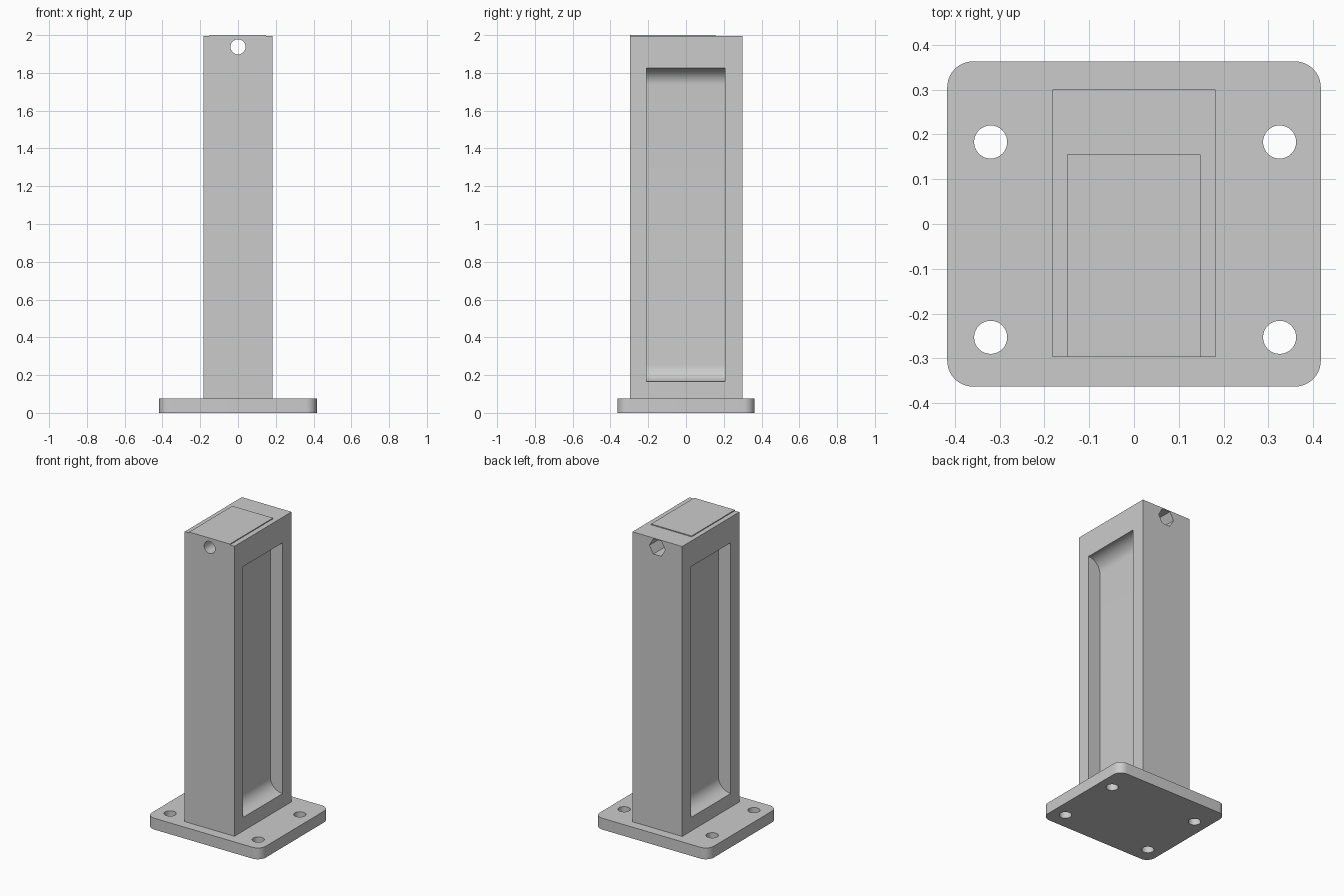
import bpy, bmesh, math
from mathutils import Vector

if "Cube" in bpy.data.objects:
    bpy.data.objects.remove(bpy.data.objects["Cube"], do_unlink=True)

grey = bpy.data.materials.new("plain grey")
grey.use_nodes = True
colour = (0.6, 0.6, 0.6, 1)
grey.diffuse_color = colour
grey.node_tree.nodes["Principled BSDF"].inputs["Base Color"].default_value = colour


def prism(name, points, depth):
    """Extrude a closed 3D outline along the depth vector."""
    bm = bmesh.new()
    face = bm.faces.new([bm.verts.new(p) for p in points])
    out = bmesh.ops.extrude_face_region(bm, geom=[face])
    moved = [v for v in out["geom"] if isinstance(v, bmesh.types.BMVert)]
    bmesh.ops.translate(bm, verts=moved, vec=Vector(depth))
    bmesh.ops.recalc_face_normals(bm, faces=bm.faces)
    mesh = bpy.data.meshes.new(name)
    bm.to_mesh(mesh)
    bm.free()
    mesh.materials.append(grey)
    obj = bpy.data.objects.new(name, mesh)
    bpy.context.collection.objects.link(obj)
    return obj


def arc(cx, cy, r, start, end, n):
    """Points along an arc, in degrees, both ends included."""
    angles = [math.radians(start + (end - start) * i / n) for i in range(n + 1)]
    return [(cx + r * math.cos(a), cy + r * math.sin(a)) for a in angles]


def box(name, x0, x1, y0, y1, z0, z1):
    outline = [(x0, y0, z0), (x1, y0, z0), (x1, y1, z0), (x0, y1, z0)]
    return prism(name, outline, (0, 0, z1 - z0))


def cut(target, cutters):
    for c in cutters:
        mod = target.modifiers.new("cut", "BOOLEAN")
        mod.operation = "DIFFERENCE"
        mod.solver = "EXACT"
        mod.object = c
        bpy.context.view_layer.objects.active = target
        bpy.ops.object.modifier_apply(modifier=mod.name)
        bpy.data.objects.remove(c, do_unlink=True)


def smooth(obj):
    bpy.ops.object.select_all(action="DESELECT")
    obj.select_set(True)
    bpy.context.view_layer.objects.active = obj
    bpy.ops.object.shade_smooth_by_angle(angle=math.radians(30))


# Base plate with rounded corners and four bolt holes
W, D, T, R = 0.417, 0.363, 0.075, 0.058
outline = []
for sx, sy, a in ((1, 1, 0), (-1, 1, 90), (-1, -1, 180), (1, -1, 270)):
    outline += arc(sx * (W - R), sy * (D - R), R, a, a + 90, 10)
base = prism("base_plate", [(x, y, 0) for x, y in outline], (0, 0, T))
cut(base, [prism("bolt_hole_cutter",
                 [(px, py, -0.1) for px, py in arc(x, y, 0.037, 0, 360, 32)[:-1]],
                 (0, 0, 0.3))
           for x in (-0.32, 0.325) for y in (-0.253, 0.183)])
smooth(base)

# Column
HALF, TOP, DEPTH = 0.182, 1.994, 0.09
Z0, Z1 = 0.165, 1.825
column = box("column", -HALF, HALF, -0.297, 0.3, T, TOP)

# Side recesses: floor blends into both ends with a full-depth curve
cutters = []
for s in (1, -1):
    profile = [(HALF + 0.05, Z0)] + arc(HALF, Z0 + DEPTH, DEPTH, 270, 180, 12)
    profile += arc(HALF, Z1 - DEPTH, DEPTH, 180, 90, 12) + [(HALF + 0.05, Z1)]
    cutters.append(prism("recess_cutter", [(s * x, -0.208, z) for x, z in profile],
                         (0, 0.414, 0)))

# Cross hole through the top, with a hexagonal pocket at the back
HZ = 1.938
for name, r, n, y0, length in (("pin_hole_cutter", 0.04, 32, -0.5, 1),
                               ("nut_pocket_cutter", 0.058, 6, 0.15, 0.3)):
    ring = arc(0, HZ, r, 0, 360, n)[:-1]
    cutters.append(prism(name, [(x, y0, z) for x, z in ring], (0, length, 0)))
cut(column, cutters)
smooth(column)

# Thin raised pad on the column top
box("top_pad", -0.15, 0.148, -0.297, 0.155, TOP, 2.0)
